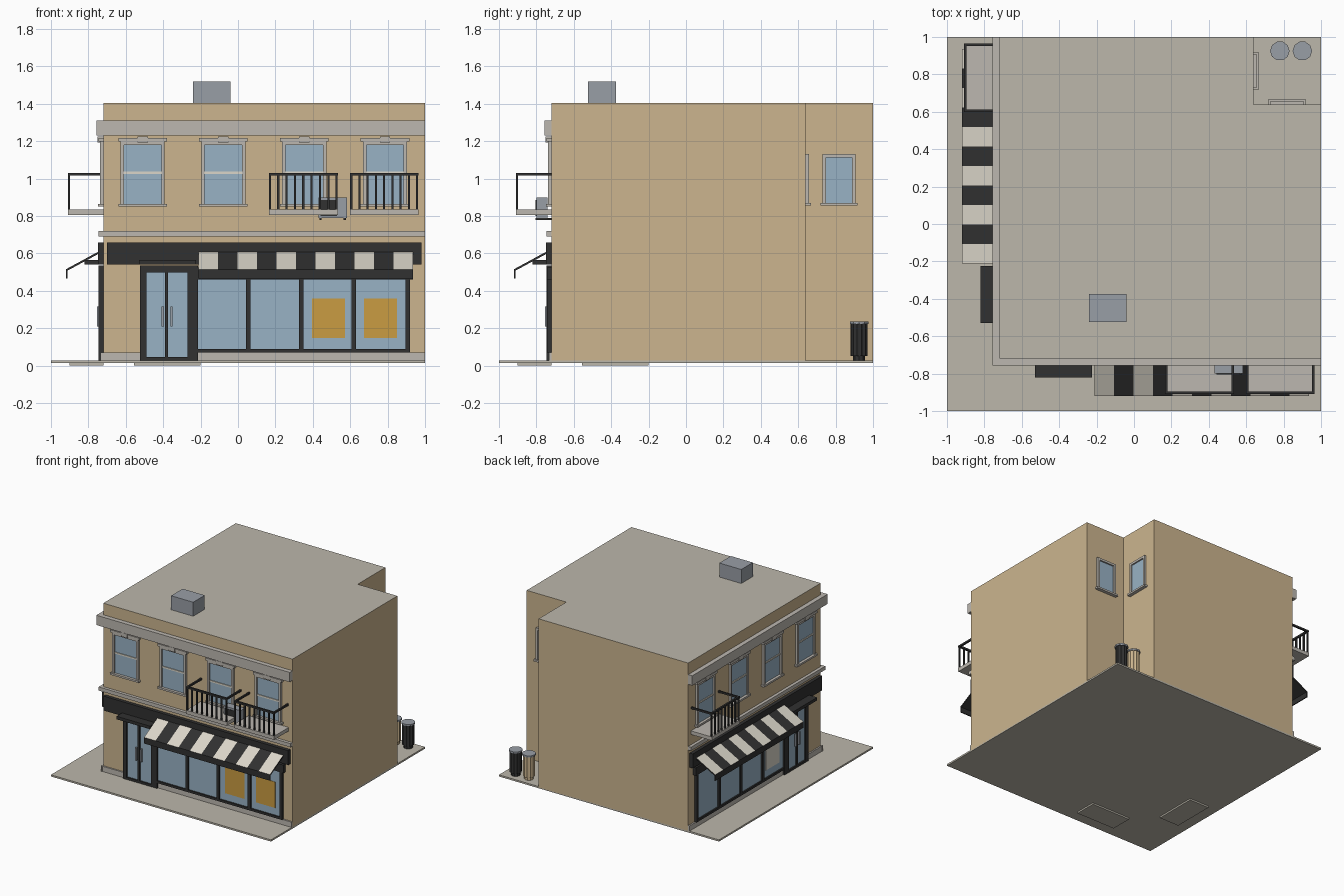
import bpy, bmesh
from math import pi
from mathutils import Matrix

if "Cube" in bpy.data.objects:
    bpy.data.objects.remove(bpy.data.objects["Cube"])


def material(name, rgb):
    m = bpy.data.materials.new(name)
    lin = [c / 12.92 if c < 0.04 else ((c + 0.055) / 1.055) ** 2.4 for c in rgb]
    m.use_nodes = True
    m.diffuse_color = (*lin, 1)
    m.node_tree.nodes["Principled BSDF"].inputs["Base Color"].default_value = (*lin, 1)
    return m


WALL = material("tan wall", (0.80, 0.71, 0.56))
PAVE = material("pavement grey", (0.74, 0.72, 0.67))
STONE = material("trim stone", (0.74, 0.72, 0.69))
DARK = material("charcoal", (0.19, 0.19, 0.19))
GLASS = material("blue glass", (0.60, 0.70, 0.77))
ORANGE = material("orange poster", (0.79, 0.61, 0.26))
CREAM = material("awning cream", (0.86, 0.84, 0.79))
METAL = material("metal grey", (0.60, 0.62, 0.65))

# Wall frames: u runs along the wall, d points outward from it
WALLS = {
    "front": lambda u, d: (u, -0.72 - d),
    "side": lambda u, d: (-0.72 - d, u),
    "yard_x": lambda u, d: (0.64 + d, u),
    "yard_y": lambda u, d: (u, 0.64 + d),
}


def plain(x, y):
    return (x, y)


def finish(bm, name, mats):
    bmesh.ops.recalc_face_normals(bm, faces=bm.faces)
    mesh = bpy.data.meshes.new(name)
    bm.to_mesh(mesh)
    bm.free()
    for m in mats:
        mesh.materials.append(m)
    obj = bpy.data.objects.new(name, mesh)
    bpy.context.collection.objects.link(obj)
    return obj


def boxes(name, mat, spans, to_xy=plain):
    """One object from boxes given as (u0, u1, d0, d1, z0, z1)."""
    bm = bmesh.new()
    for u0, u1, d0, d1, z0, z1 in spans:
        base = [bm.verts.new((*to_xy(u, d), z0))
                for u, d in ((u0, d0), (u1, d0), (u1, d1), (u0, d1))]
        face = bm.faces.new(base)
        top = bmesh.ops.extrude_face_region(bm, geom=[face])["geom"]
        for v in top:
            if isinstance(v, bmesh.types.BMVert):
                v.co.z = z1
    return finish(bm, name, [mat])


def window(name, to_xy, c, half, z0, z1, fancy):
    """Framed window with a sill; fancy ones add a lintel and keystone."""
    f = 0.018
    boxes(name + "_glass", GLASS, [(c - half, c + half, 0, 0.006, z0, z1)], to_xy)
    trim = [(c + s * half - (f if s < 0 else 0), c + s * half + (f if s > 0 else 0),
             0, 0.018, z0, z1 + f) for s in (-1, 1)]
    trim.append((c - half, c + half, 0, 0.018, z1, z1 + f))
    trim.append((c - half - 0.03, c + half + 0.03, 0, 0.028, z0 - 0.015, z0))
    if fancy:
        trim.append((c - half - 0.03, c + half + 0.03, 0, 0.025, z1 + f, z1 + 0.038))
        trim.append((c - 0.028, c + 0.028, 0, 0.03, z1 + 0.012, z1 + 0.045))
        boxes(name + "_middle_bar", CREAM,
              [(c - half, c + half, 0, 0.012, 1.025, 1.038)], to_xy)
    boxes(name + "_trim", STONE, trim, to_xy)


def balcony(name, to_xy, u0, u1):
    boxes(name + "_slab", STONE, [(u0, u1, 0, 0.19, 0.805, 0.835)], to_xy)
    t = 0.013
    bars = [(u0, u1, 0.175, 0.19, 1.015, 1.03)]
    bars += [(u, u + t, 0, 0.18, 1.015, 1.03) for u in (u0, u1 - t)]
    n = 9
    for i in range(n):
        u = u0 + (u1 - u0 - t) * i / (n - 1)
        bars.append((u, u + 0.011, 0.177, 0.188, 0.835, 1.015))
    boxes(name + "_railing", DARK, bars, to_xy)


def awning(name, to_xy, u0, u1, n):
    """Sloping striped canvas with a dark underside and valance."""
    bm = bmesh.new()
    step = (u1 - u0) / n
    profile = ((0.025, 0.61), (0.2, 0.515), (0.2, 0.503), (0.025, 0.598))
    for i in range(n):
        rings = [[bm.verts.new((*to_xy(u, d), z)) for d, z in profile]
                 for u in (u0 + i * step, u0 + (i + 1) * step)]
        for k in range(4):
            j = (k + 1) % 4
            f = bm.faces.new((rings[0][k], rings[0][j], rings[1][j], rings[1][k]))
            f.material_index = 1 if k == 0 and i % 2 == 0 else 0
        for ring in rings:
            bm.faces.new(ring)
    finish(bm, name + "_canvas", [DARK, CREAM])
    boxes(name + "_valance", DARK, [(u0, u1, 0.192, 0.2, 0.465, 0.515)], to_xy)


def entrance(name, to_xy):
    """Double glass door with frame, handles and a flat canopy."""
    posts = [(-0.525, -0.49), (-0.39, -0.373), (-0.27, -0.215)]
    frame = [(a, b, 0, 0.025, 0.027, 0.5) for a, b in posts]
    frame += [(-0.525, -0.215, 0, 0.025, 0.497, 0.535),
              (-0.49, -0.27, 0, 0.025, 0.027, 0.045)]
    boxes(name + "_frame", DARK, frame, to_xy)
    boxes(name + "_glass", GLASS, [(-0.49, -0.27, 0, 0.012, 0.045, 0.5)], to_xy)
    boxes(name + "_handles", METAL,
          [(u - 0.006, u + 0.006, 0.02, 0.035, 0.21, 0.315) for u in (-0.402, -0.355)], to_xy)
    boxes(name + "_canopy", DARK, [(-0.53, -0.225, 0, 0.1, 0.54, 0.565)], to_xy)


def shopfront(name, to_xy):
    frame = [(u - 0.012, u + 0.012, 0, 0.022, 0.07, 0.47) for u in (0.055, 0.337, 0.62, 0.908)]
    frame += [(-0.215, 0.935, 0, 0.024, 0.46, 0.525), (-0.215, 0.92, 0, 0.022, 0.07, 0.088)]
    boxes(name + "_frame", DARK, frame, to_xy)
    boxes(name + "_glass", GLASS, [(-0.215, 0.9, 0, 0.01, 0.088, 0.46)], to_xy)


def facade(name):
    to_xy = WALLS[name]
    boxes(name + "_cornice", STONE, [(-0.757, 1, 0, 0.037, 1.23, 1.31)], to_xy)
    boxes(name + "_belt_course", STONE, [(-0.745, 1, 0, 0.025, 0.69, 0.72)], to_xy)
    boxes(name + "_plinth", STONE, [(-0.735, -0.525, 0, 0.012, 0.027, 0.07),
                                    (-0.215, 1, 0, 0.012, 0.027, 0.07)], to_xy)
    boxes(name + "_sign_board", DARK, [(-0.70, 0.98, 0, 0.028, 0.54, 0.658)], to_xy)
    boxes(name + "_door_base", PAVE, [(-0.555, -0.2, 0, 0.18, 0, 0.013)], to_xy)
    for i in range(4):
        window(f"{name}_window_{i + 1}", to_xy, -0.51 + 0.432 * i, 0.1, 0.865, 1.18, True)
    entrance(name + "_door", to_xy)
    shopfront(name + "_shopfront", to_xy)
    awning(name + "_awning", to_xy, -0.21, 0.935, 11)


def cylinder(name, mats, x, y, r, z0, z1, ribbed=False):
    bm = bmesh.new()
    bmesh.ops.create_cone(bm, cap_ends=True, segments=24 if ribbed else 10, radius1=r,
                          radius2=r, depth=z1 - z0,
                          matrix=Matrix.Translation((x, y, (z0 + z1) / 2))
                          @ Matrix.Rotation(pi / 10, 4, "Z"))
    if ribbed:
        for i, v in enumerate(bm.verts):
            if (i // 2) % 2:
                v.co.x = x + (v.co.x - x) * 0.9
                v.co.y = y + (v.co.y - y) * 0.9
    finish(bm, name, mats)


# Pavement and corner building with a notch at the rear
boxes("pavement", PAVE, [(-1, 1, -1, 1, 0.013, 0.027)])
bm = bmesh.new()
plan = ((-0.72, -0.72), (1, -0.72), (1, 0.64), (0.64, 0.64), (0.64, 1), (-0.72, 1))
floor = bm.faces.new([bm.verts.new((x, y, 0.02)) for x, y in plan])
for v in bmesh.ops.extrude_face_region(bm, geom=[floor])["geom"]:
    if isinstance(v, bmesh.types.BMVert):
        v.co.z = 1.405
bm.normal_update()
for f in bm.faces:
    f.material_index = 1 if abs(f.normal.z) > 0.5 else 0
finish(bm, "building", [WALL, PAVE])

# Two matching street facades
for side in ("front", "side"):
    facade(side)

# Balconies
balcony("front_balcony_1", WALLS["front"], 0.165, 0.535)
balcony("front_balcony_2", WALLS["front"], 0.6, 0.965)
balcony("side_balcony", WALLS["side"], 0.6, 0.965)

# Posters behind the shop glass
boxes("front_posters", ORANGE, [(0.395, 0.572, 0.008, 0.013, 0.147, 0.36),
                                (0.675, 0.85, 0.008, 0.013, 0.147, 0.36)], WALLS["front"])
boxes("side_poster", CREAM, [(-0.165, 0.01, 0.008, 0.013, 0.147, 0.36)], WALLS["side"])

# Wall cooling unit with fan grille and brackets
boxes("cooling_unit", METAL, [(0.43, 0.583, 0.02, 0.08, 0.79, 0.9)], WALLS["front"])
boxes("cooling_grille", DARK, [(0.44, 0.53, 0.08, 0.084, 0.8, 0.885)], WALLS["front"])
boxes("cooling_brackets", DARK, [(u, u + 0.012, 0, 0.085, 0.778, 0.79)
                                 for u in (0.435, 0.565)], WALLS["front"])

# Rear yard windows
for yard in ("yard_x", "yard_y"):
    window(yard + "_window", WALLS[yard], 0.818, 0.07, 0.87, 1.112, False)

# Roof vent and bins
boxes("roof_vent", METAL, [(-0.24, -0.04, -0.525, -0.375, 1.4, 1.52)])
for label, mat, x in (("dark", DARK, 0.9), ("tan", WALL, 0.78)):
    cylinder(label + "_bin_foot", [mat], x, 0.925, 0.035, 0.027, 0.055)
    cylinder(label + "_bin_body", [mat], x, 0.925, 0.046, 0.052, 0.222, True)
    cylinder(label + "_bin_lid", [METAL], x, 0.925, 0.052, 0.222, 0.236)
